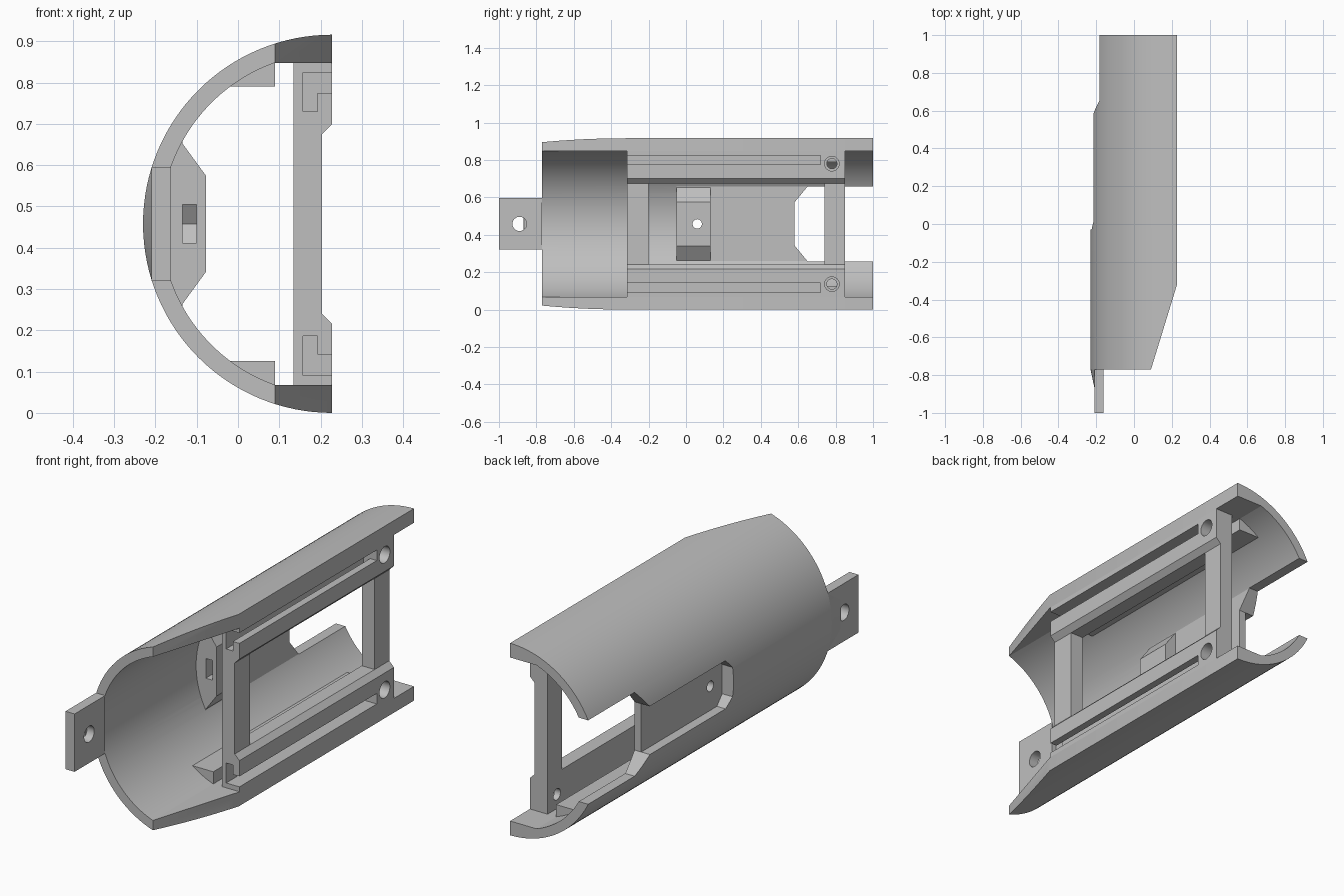
import bpy, bmesh, math
from mathutils import Vector

CX, CZ = 0.228, 0.458          # shell axis position
R_OUT, R_IN, R_MID = 0.458, 0.414, 0.43
FLAT = 0.39                    # half height of the flat inner walls
FRONT, RAIL_START, RAIL_END = -0.77, -0.315, 0.85

if "Cube" in bpy.data.objects:
    bpy.data.objects.remove(bpy.data.objects["Cube"])

grey = bpy.data.materials.new("plain_grey")
grey.use_nodes = True
colour = (0.52, 0.52, 0.52, 1)
grey.diffuse_color = colour
grey.node_tree.nodes["Principled BSDF"].inputs["Base Color"].default_value = colour


def finish(name, bm):
    bmesh.ops.recalc_face_normals(bm, faces=bm.faces)
    mesh = bpy.data.meshes.new(name)
    bm.to_mesh(mesh)
    bm.free()
    mesh.materials.append(grey)
    ob = bpy.data.objects.new(name, mesh)
    bpy.context.collection.objects.link(ob)
    return ob


def prism(name, pts, lo, hi, axis="y"):
    """Extrude a profile; pts are (x, h), (y, h) or (x, y) with h measured from the axis."""
    place = {"y": lambda p, d: (p[0], d, CZ + p[1]),
             "x": lambda p, d: (d, p[0], CZ + p[1]),
             "z": lambda p, d: (p[0], p[1], CZ + d)}[axis]
    bm = bmesh.new()
    face = bm.faces.new([bm.verts.new(place(p, lo)) for p in pts])
    step = Vector(place(pts[0], hi)) - Vector(place(pts[0], lo))
    new = bmesh.ops.extrude_face_region(bm, geom=[face])["geom"]
    bmesh.ops.translate(bm, vec=step, verts=[v for v in new if isinstance(v, bmesh.types.BMVert)])
    return finish(name, bm)


def box(name, x, y, h):
    return prism(name, [(x[0], h[0]), (x[1], h[0]), (x[1], h[1]), (x[0], h[1])], *y)


def rod(name, y, h, r, lo, hi):
    ring = [(y + r * math.cos(i * math.tau / 32), h + r * math.sin(i * math.tau / 32))
            for i in range(32)]
    return prism(name, ring, lo, hi, "x")


def combine(target, tool, operation="DIFFERENCE"):
    tool.hide_render = True
    mod = target.modifiers.new("cut", "BOOLEAN")
    mod.operation, mod.solver, mod.object = operation, "EXACT", tool
    bpy.context.view_layer.objects.active = target
    bpy.ops.object.modifier_apply(modifier=mod.name)
    bpy.data.objects.remove(tool)


def arc(r, half_angle, n):
    """Points on the back of the shell, from lower to upper."""
    return [(CX - r * math.cos(a), r * math.sin(a))
            for a in (half_angle * (2 * i / n - 1) for i in range(n + 1))]


def both(half):
    """Complete an outline that is symmetric about the axis."""
    return half + [(a, -h) for a, h in reversed(half)]


# Half-round shell with flat inner walls near the open side
inner = arc(R_IN, math.asin(FLAT / R_IN), 48)
profile = arc(R_OUT, math.pi / 2, 64) + [(CX, FLAT)] + inner[::-1] + [(CX, -FLAT)]
shell = prism("shell", profile, FRONT, 1.0)

# Flat seat and tapered boss inside the shell
seat_half = math.acos((CX + 0.135) / R_MID)
combine(shell, prism("seat", arc(R_MID, seat_half, 24), -0.05, 0.66), "UNION")
boss = both([(-0.16, 0.15), (-0.135, 0.195), (-0.078, 0.117)])
combine(shell, prism("boss", boss, -0.05, 0.13), "UNION")

# Sloped front corners
combine(shell, prism("slope", [(0.09, FRONT), (0.09 - 0.0307, FRONT - 0.1), (0.5, FRONT - 0.1),
                               (0.5, -0.3), (CX + 0.0307, -0.22), (CX, -0.32)], -0.6, 0.6, "z"))

# Outer pocket and the open notch at the rear
pocket = both([(-0.03, 0.07), (0.01, 0.115), (0.7, 0.115)])
combine(shell, prism("pocket", pocket, -0.4, -0.17, "x"))
notch = both([(0.58, 0.115), (0.65, 0.2), (1.1, 0.2)])
combine(shell, prism("notch", notch, -0.4, 0.05, "x"))

# Screw hole and nut slot in the boss
combine(shell, rod("boss_hole", 0.06, 0, 0.025, -0.4, 0))
nut = both([(-0.1, 0.047), (0.06, 0.047), (0.09, 0.0001)])
combine(shell, prism("nut_slot", nut, -0.135, -0.1, "x"))

# Mounting tab with its hole
tab = box("mounting_tab", (-0.21, -0.162), (-1.0, FRONT), (-0.138, 0.138))
combine(tab, rod("tab_hole", -0.89, 0, 0.038, -0.4, 0))

# Wedge blending the tab into the shell
bm = bmesh.new()
for x, h in arc(R_OUT, math.asin(0.138 / R_OUT), 12):
    bm.verts.new((x, FRONT, CZ + h))
for side in (-1, 1):
    bm.verts.new((-0.209, -0.87, CZ + side * 0.07))
    bm.verts.new((-0.2, FRONT, CZ + side * 0.138))
    bm.verts.new((-0.2, -0.865, CZ + side * 0.07))
bmesh.ops.convex_hull(bm, input=bm.verts)
wedge = finish("tab_wedge", bm)

parts = [shell, tab, wedge]

# Rails with an L channel and a screw hole, and inner ledges
for side, word in ((1, "upper"), (-1, "lower")):
    def flip(pts):
        return [(x, side * h) for x, h in pts]

    rail = prism(word + "_rail", flip([(0.135, 0.217), (0.203, 0.217), (CX, 0.242),
                                       (CX, 0.395), (0.135, 0.395)]), RAIL_START, RAIL_END)
    channel = flip([(0.158, 0.272), (0.193, 0.272), (0.193, 0.317),
                    (0.3, 0.317), (0.3, 0.367), (0.158, 0.367)])
    combine(rail, prism("channel", channel, -0.5, 0.72))
    combine(rail, rod("screw_hole", 0.78, side * 0.322, 0.027, 0, 0.4))
    combine(rail, rod("counterbore", 0.78, side * 0.322, 0.039, 0.165, 0.4))
    ledge = prism(word + "_ledge", flip([(-0.02, 0.332), (0.09, 0.332), (0.09, 0.4),
                                         (-0.02, 0.345)]), RAIL_START, RAIL_END)
    parts += [rail, ledge]

# Cross posts joining the rails
for word, y in (("front", (RAIL_START, -0.2)), ("rear", (0.74, RAIL_END))):
    parts.append(box(word + "_post", (0.135, 0.203), y, (-0.217, 0.217)))

# Smooth the curved walls and keep the edges crisp
bpy.ops.object.select_all(action="DESELECT")
for ob in parts:
    ob.select_set(True)
bpy.context.view_layer.objects.active = shell
bpy.ops.object.shade_smooth_by_angle(angle=math.radians(20))
